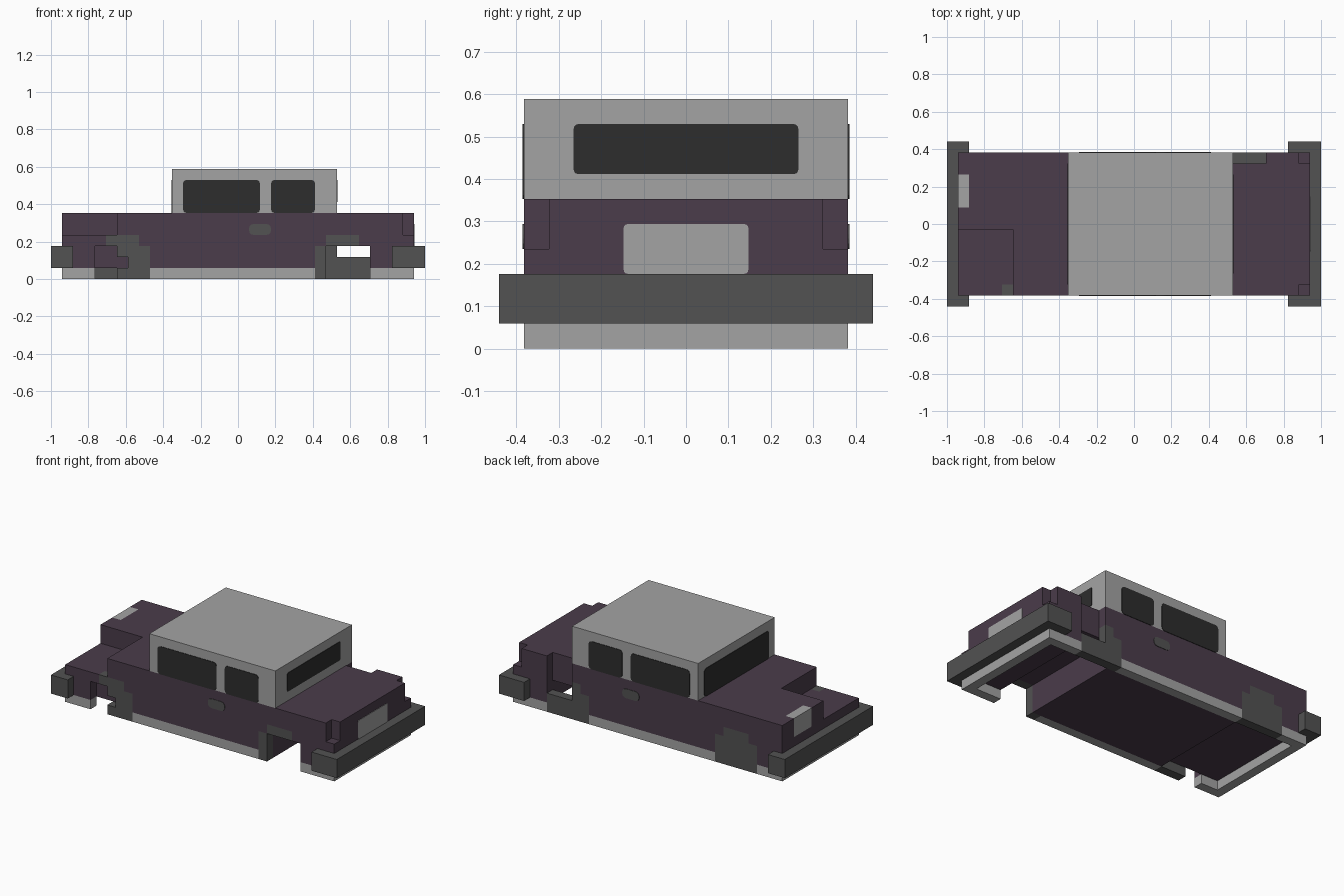
import bpy, bmesh, math
from mathutils import Vector

if "Cube" in bpy.data.objects:
    bpy.data.objects.remove(bpy.data.objects["Cube"])

U = 2 / 34                                # block size; the car is 34 blocks long
ORIGIN = Vector((-1, -7.5 * U, 0))


def material(name, rgb):
    m = bpy.data.materials.new(name)
    m.diffuse_color = (*rgb, 1)
    m.use_nodes = True
    m.node_tree.nodes["Principled BSDF"].inputs["Base Color"].default_value = m.diffuse_color
    return m


PURPLE = material("dull purple paint", (0.069, 0.045, 0.069))
GREY = material("light grey", (0.37, 0.37, 0.37))
DARK = material("dark grey", (0.084, 0.084, 0.084))
GLASS = material("black glass", (0.026, 0.026, 0.026))


def grid(i, j, k):
    return ORIGIN + Vector((i, j, k)) * U


def finish(name, bm, mats):
    me = bpy.data.meshes.new(name)
    bm.to_mesh(me)
    bm.free()
    for m in mats:
        me.materials.append(m)
    ob = bpy.data.objects.new(name, me)
    bpy.context.collection.objects.link(ob)
    return ob


def box(name, lo, hi, mat):
    bm = bmesh.new()
    bmesh.ops.create_cube(bm, size=1)
    a, b = grid(*lo), grid(*hi)
    for v in bm.verts:
        v.co = Vector([a[n] if v.co[n] < 0 else b[n] for n in range(3)])
    return finish(name, bm, [mat])


def plate(name, axis, side, pos, lo, hi, mat, r=0.02):
    """Thin rounded plate on a wall; axis is the wall normal (0=x, 1=y)."""
    bm = bmesh.new()
    pts = []
    for n, (cx, cz) in enumerate(((hi[0] - r, hi[1] - r), (lo[0] + r, hi[1] - r),
                                  (lo[0] + r, lo[1] + r), (hi[0] - r, lo[1] + r))):
        for s in range(4):
            a = math.pi / 2 * (n + s / 3)
            pts.append((cx + r * math.cos(a), cz + r * math.sin(a)))
    verts = []
    for h, z in pts:
        co = Vector((0, 0, z))
        co[axis] = pos - side * 0.001
        co[1 - axis] = h
        verts.append(bm.verts.new(co))
    f = bm.faces.new(verts)
    out = bmesh.ops.extrude_face_region(bm, geom=[f])["geom"]
    for v in out:
        if isinstance(v, bmesh.types.BMVert):
            v.co[axis] += side * 0.004
    bmesh.ops.recalc_face_normals(bm, faces=bm.faces)
    return finish(name, bm, [mat])


# ---- body: solid block with missing chunks (lo, hi in blocks) ----
CUTS = [
    ((1, 1, 4), (6, 7, 6)),               # missing bonnet corner
    ((32, 1, 4), (33, 2, 6)),             # rear corners
    ((32, 13, 4), (33, 14, 6)),
    ((26, 13, 2), (29, 14, 6)),           # hole in the far rear wing
    ((25, 1, 0), (29, 13, 3)),            # rear wheel cavity
    ((4, 1, 0), (6, 2, 3)),               # front wheel cavity
    ((6, 1, 1), (7, 2, 2)),
    ((2, 2, 0), (9, 13, 1)),              # recess under the nose
    ((29, 2, 0), (32, 13, 1)),            # recess under the tail
]


def inside(c, lo, hi):
    return all(lo[n] <= c[n] < hi[n] for n in range(3))


def solid(c):
    return inside(c, (1, 1, 0), (33, 14, 6)) and not any(inside(c, *cut) for cut in CUTS)


def block_colour(c):
    i, j, k = c
    if j in (1, 13):                      # wheel arches
        for start in (4, 24):
            d = i - start
            if (k < 3 and 0 <= d < 5) or (k == 3 and 1 <= d < 4):
                return 2
    if i == 1 and j in (3, 4, 5, 9, 10, 11) and k > 3:
        return 1                          # headlights
    if k == 0 and (i in (1, 32) or j in (1, 13)):
        return 1                          # sill
    return 0


bm = bmesh.new()
cache = {}


def corner(p):
    if p not in cache:
        cache[p] = bm.verts.new(grid(*p))
    return cache[p]


for i in range(1, 33):
    for j in range(1, 14):
        for k in range(6):
            c = (i, j, k)
            if not solid(c):
                continue
            for ax in range(3):
                for s in (0, 1):
                    nb = list(c)
                    nb[ax] += 2 * s - 1
                    if solid(nb):
                        continue
                    loop = []
                    for a, b in ((0, 0), (1, 0), (1, 1), (0, 1)):
                        p = list(c)
                        p[ax] += s
                        p[(ax + 1) % 3] += a
                        p[(ax + 2) % 3] += b
                        loop.append(corner(tuple(p)))
                    f = bm.faces.new(loop if s else loop[::-1])
                    f.material_index = block_colour(c)
bmesh.ops.dissolve_limit(bm, angle_limit=0.01, verts=bm.verts, edges=bm.edges,
                         delimit={'MATERIAL', 'NORMAL'})
finish("body", bm, [PURPLE, GREY, DARK])

# ---- cabin and bumpers ----
box("cabin", (11, 1, 6), (26, 14, 10), GREY)
box("front_bumper", (0, 0, 1), (2, 15, 3), DARK)
box("rear_bumper", (31, 0, 1), (34, 15, 3), DARK)


# ---- windows, handles and number plate ----
def gx(i):
    return -1 + i * U


for side, label in ((-1, "near"), (1, "far")):
    wall = side * 6.5 * U
    plate(label + "_front_window", 1, side, wall, (gx(12), 6 * U), (gx(19), 9 * U), GLASS)
    plate(label + "_rear_window", 1, side, wall, (gx(20), 6 * U), (gx(24), 9 * U), GLASS)
    plate(label + "_door_handle", 1, side, wall, (gx(18), 4 * U), (gx(20), 5 * U), DARK, 0.025)
plate("windscreen", 0, -1, gx(11), (-5.5 * U, 6 * U), (5.5 * U, 9 * U), GLASS)
plate("back_window", 0, 1, gx(26), (-4.5 * U, 7 * U), (4.5 * U, 9 * U), GLASS, 0.01)
plate("number_plate", 0, 1, gx(33), (-2.5 * U, 3 * U), (2.5 * U, 5 * U), GREY, 0.01)
